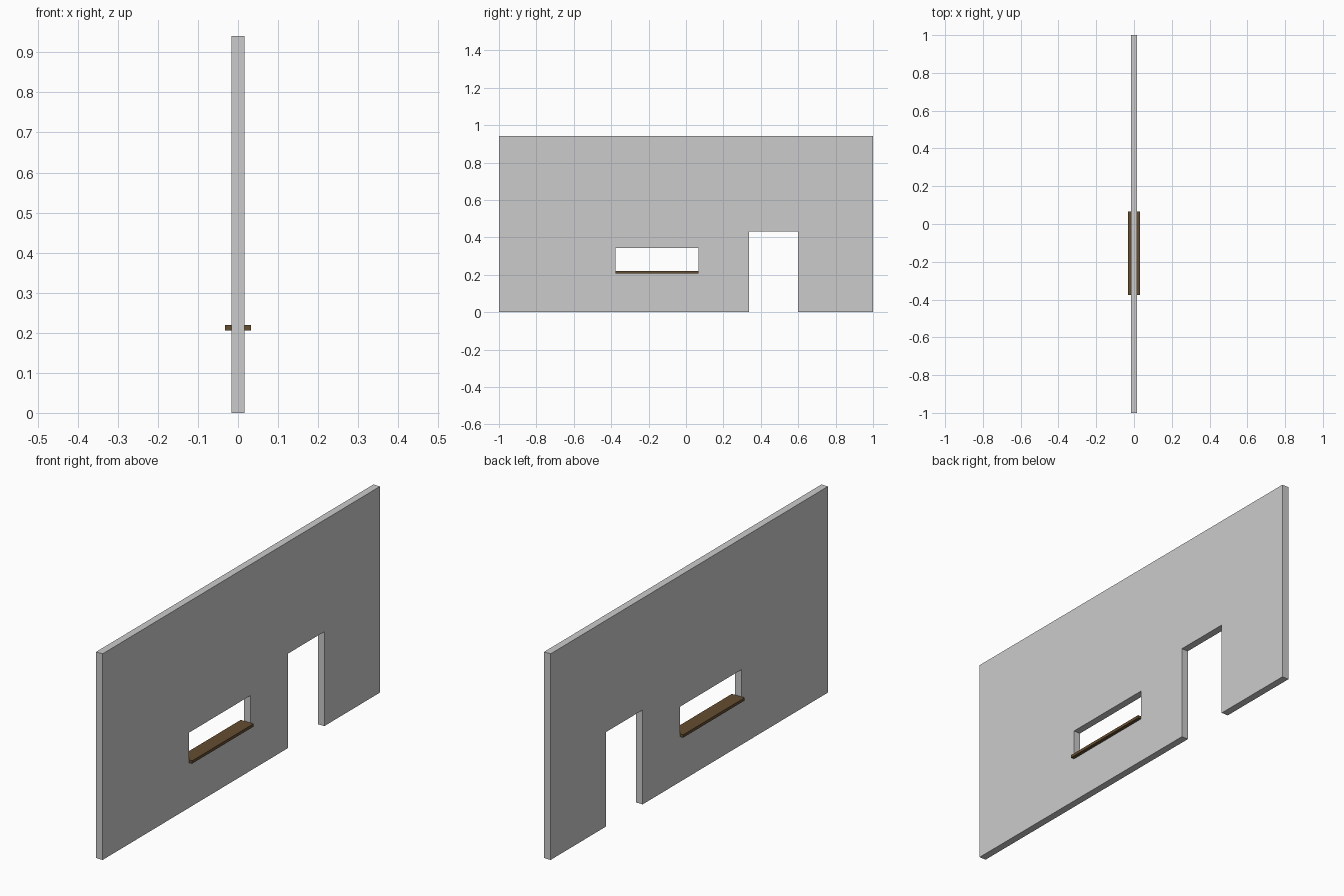
import bpy

if "Cube" in bpy.data.objects:
    bpy.data.objects.remove(bpy.data.objects["Cube"])


def box(name, x, y, z):
    """Box from (min, max) ranges on each axis."""
    bpy.ops.mesh.primitive_cube_add(size=1)
    ob = bpy.context.object
    ob.name = name
    ranges = (x, y, z)
    for v in ob.data.vertices:
        v.co = [(lo + hi) / 2 + c * (hi - lo) for c, (lo, hi) in zip(v.co, ranges)]
    return ob


def cut(target, cutter):
    """Subtract the cutter from the target, then remove it."""
    cutter.hide_render = True
    mod = target.modifiers.new("opening", 'BOOLEAN')
    mod.operation = 'DIFFERENCE'
    mod.solver = 'EXACT'
    mod.object = cutter
    bpy.context.view_layer.objects.active = target
    bpy.ops.object.modifier_apply(modifier=mod.name)
    bpy.data.objects.remove(cutter)


HALF = 0.0165            # half wall thickness
WINDOW = (-0.377, 0.066)  # window extent along the wall
SILL = (0.206, 0.219)    # sill bottom and top

# Wall slab with doorway and window openings
wall = box("wall", (-HALF, HALF), (-1, 1), (0, 0.941))
cut(wall, box("doorway_cutter", (-0.1, 0.1), (0.336, 0.599), (-0.1, 0.431)))
cut(wall, box("window_cutter", (-0.1, 0.1), WINDOW, (SILL[0], 0.343)))

# Wooden sill resting in the window opening, overhanging both faces
sill = box("window_sill", (-0.0325, 0.0325), WINDOW, SILL)
wood = bpy.data.materials.new("brown_wood")
wood.diffuse_color = (0.13, 0.075, 0.03, 1)
wood.use_nodes = True
wood.node_tree.nodes["Principled BSDF"].inputs["Base Color"].default_value = wood.diffuse_color
sill.data.materials.append(wood)
